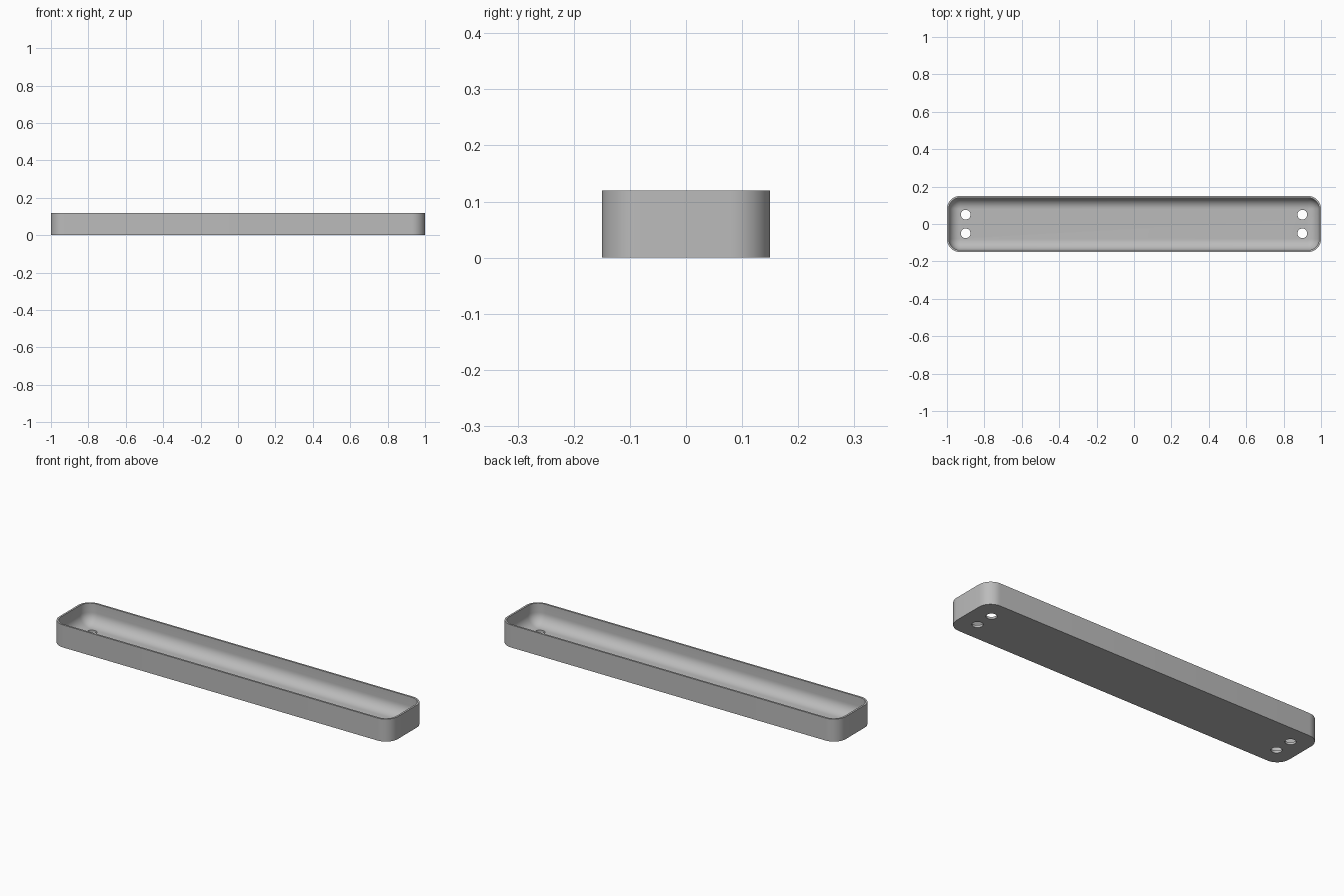
import bpy, bmesh, math

if "Cube" in bpy.data.objects:
    bpy.data.objects.remove(bpy.data.objects["Cube"], do_unlink=True)

LENGTH, WIDTH, HEIGHT = 2.0, 0.30, 0.12
CORNER, WALL, FLOOR = 0.07, 0.01, 0.012
FILLET = CORNER - WALL - 0.001
STEPS = 10

grey = bpy.data.materials.new("light grey")
grey.use_nodes = True
colour = (0.5, 0.5, 0.5, 1)
grey.diffuse_color = colour
bsdf = next(n for n in grey.node_tree.nodes if n.type == 'BSDF_PRINCIPLED')
bsdf.inputs["Base Color"].default_value = colour


def ring(bm, inset, z):
    """Rounded rectangle of vertices, drawn in from the outer outline."""
    r = CORNER - inset
    cx, cy = LENGTH / 2 - CORNER, WIDTH / 2 - CORNER
    verts = []
    for q, (sx, sy) in enumerate(((1, 1), (-1, 1), (-1, -1), (1, -1))):
        for i in range(STEPS + 1):
            a = (q + i / STEPS) * math.pi / 2
            verts.append(bm.verts.new((sx * cx + r * math.cos(a), sy * cy + r * math.sin(a), z)))
    return verts


# Tray: outer wall, rim, inner wall and rounded floor edge lofted as one shell
profile = [(0, 0), (0, HEIGHT), (WALL, HEIGHT)]
for i in range(STEPS + 1):
    a = i / STEPS * math.pi / 2
    profile.append((WALL + FILLET * (1 - math.cos(a)), FLOOR + FILLET * (1 - math.sin(a))))

bm = bmesh.new()
rings = [ring(bm, inset, z) for inset, z in profile]
for low, high in zip(rings, rings[1:]):
    n = len(low)
    for i in range(n):
        j = (i + 1) % n
        bm.faces.new((low[i], low[j], high[j], high[i]))
bm.faces.new(list(reversed(rings[0])))
bm.faces.new(rings[-1])
bmesh.ops.recalc_face_normals(bm, faces=bm.faces)
mesh = bpy.data.meshes.new("tray")
bm.to_mesh(mesh)
bm.free()
mesh.materials.append(grey)
tray = bpy.data.objects.new("tray", mesh)
bpy.context.collection.objects.link(tray)


# Four screw holes through the floor
def drill(x, y):
    bpy.ops.mesh.primitive_cylinder_add(vertices=32, radius=0.026, depth=0.1, location=(x, y, 0.01))
    cutter = bpy.context.object
    cutter.name = "hole_cutter"
    cutter.hide_render = True
    cutter.data.materials.append(grey)
    cut = tray.modifiers.new("screw hole", 'BOOLEAN')
    cut.operation, cut.solver, cut.object = 'DIFFERENCE', 'EXACT', cutter
    bpy.context.view_layer.objects.active = tray
    bpy.ops.object.modifier_apply(modifier=cut.name)
    bpy.data.objects.remove(cutter, do_unlink=True)


for x in (-0.9, 0.9):
    for y in (-0.05, 0.05):
        drill(x, y)

# Smooth curves, crisp rim and hole edges
bpy.ops.object.select_all(action='DESELECT')
tray.select_set(True)
bpy.context.view_layer.objects.active = tray
bpy.ops.object.shade_smooth_by_angle(angle=math.radians(30))
